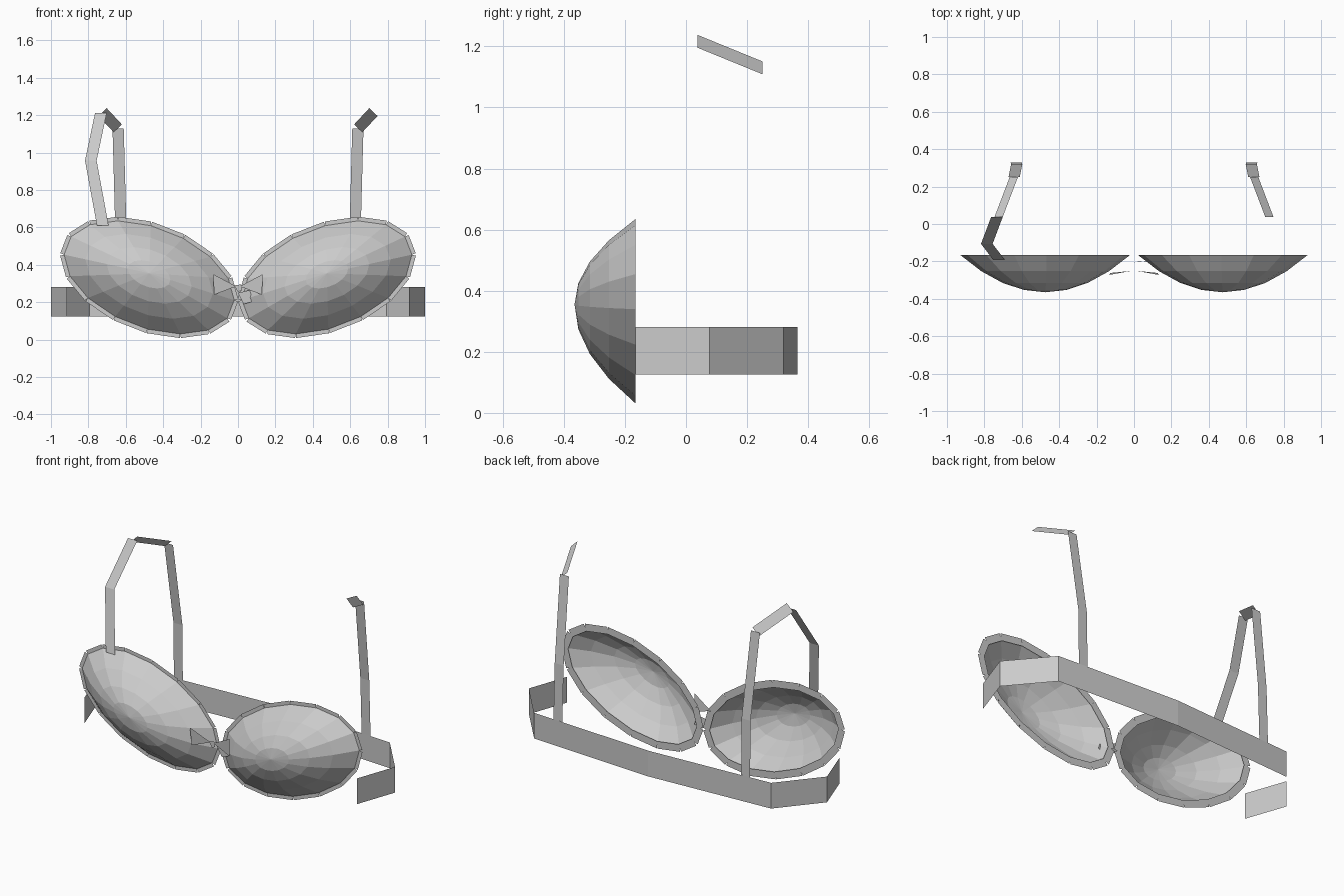
import bpy
import math
from mathutils import Vector

if "Cube" in bpy.data.objects:
    bpy.data.objects.remove(bpy.data.objects["Cube"], do_unlink=True)

# One plain fabric colour
grey = bpy.data.materials.new("grey_fabric")
grey.use_nodes = True
GREY = (0.6, 0.6, 0.6, 1)
grey.diffuse_color = GREY
grey.node_tree.nodes["Principled BSDF"].inputs["Base Color"].default_value = GREY

BACK = -0.165          # plane of the cup openings
SEGS, RINGS = 16, 4
LONG, SHORT, TILT = 0.477, 0.266, math.radians(21.3)
DEPTH = 0.2


def add_mesh(name, verts, faces):
    mesh = bpy.data.meshes.new(name)
    mesh.from_pydata([tuple(v) for v in verts], [], faces)
    mesh.update()
    obj = bpy.data.objects.new(name, mesh)
    bpy.context.collection.objects.link(obj)
    mesh.materials.append(grey)
    return obj


def ribbon(name, points, half):
    """Flat strip along points, widened both ways by the vector half."""
    half = Vector(half)
    verts = []
    for p in points:
        verts += [Vector(p) - half, Vector(p) + half]
    faces = [(2 * i, 2 * i + 1, 2 * i + 3, 2 * i + 2) for i in range(len(points) - 1)]
    return add_mesh(name, verts, faces)


def cup_point(side, k, t):
    """Point on the dome at segment k and radius fraction t."""
    a = 2 * math.pi * (k + 0.5) / SEGS
    u, v = t * LONG * math.cos(a), t * SHORT * math.sin(a)
    x = 0.475 + u * math.cos(TILT) - v * math.sin(TILT)
    z = 0.333 + u * math.sin(TILT) + v * math.cos(TILT) + 0.022 * (1 - t)
    return Vector((side * x, BACK - DEPTH * (1 - t * t), z))


def make_cup(side, label):
    # Open faceted dome
    verts = [cup_point(side, k, r / RINGS) for r in range(RINGS, 0, -1) for k in range(SEGS)]
    verts.append(cup_point(side, 0, 0))
    faces = []
    for k in range(SEGS):
        n = (k + 1) % SEGS
        for r in range(RINGS - 1):
            a, b = r * SEGS, (r + 1) * SEGS
            faces.append((a + k, a + n, b + n, b + k))
        last = (RINGS - 1) * SEGS
        faces.append((last + k, last + n, len(verts) - 1))
    if side < 0:
        faces = [f[::-1] for f in faces]
    add_mesh(label + "_cup", verts, faces)

    # Flat trim, one strip for each edge of the opening
    verts, faces = [], []
    for k in range(SEGS):
        p, q = cup_point(side, k, 1), cup_point(side, k + 1, 1)
        out = (q - p).cross(Vector((0, side, 0))).normalized() * 0.022
        i = len(verts)
        verts += [p - out, q - out, q + out, p + out]
        faces.append((i, i + 1, i + 2, i + 3))
    add_mesh(label + "_cup_trim", verts, faces)


def make_strap(side, label):
    # Rear strap from the band up to the shoulder
    rear = [(0.63, 0.328, 0.28), (0.627, 0.32, 0.62), (0.641, 0.25, 1.13)]
    ribbon(label + "_rear_strap", [(side * x, y, z) for x, y, z in rear], (0.03, 0, 0))
    # Shoulder piece
    top = [(0.643, 0.25, 1.13), (0.724, 0.037, 1.217)]
    ribbon(label + "_shoulder_strap", [(side * x, y, z) for x, y, z in top],
           (side * 0.022, 0, -0.021))


for side, label in ((1, "left"), (-1, "right")):
    make_cup(side, label)
    make_strap(side, label)

# Front strap, on the right only
ribbon("right_front_strap",
       [(-0.723, -0.19, 0.61), (-0.787, -0.106, 0.957), (-0.733, 0.037, 1.213)],
       (0.031, 0, 0))

# Band round the back, open at the front
half_band = [(0.915, BACK), (1.0, 0.077), (0.795, 0.32)]
path = half_band + [(0, 0.365)] + [(-x, y) for x, y in reversed(half_band)]
ribbon("back_band", [(x, y, 0.203) for x, y in path], (0, 0, 0.078))

# Bow: two loops, a knot and a tail
for side, label in ((1, "left"), (-1, "right")):
    add_mesh(label + "_bow_loop",
             [(side * 0.01, -0.25, 0.285), (side * 0.132, -0.272, 0.35),
              (side * 0.128, -0.262, 0.24)], [(0, 1, 2)])
add_mesh("bow_knot",
         [(-0.02, -0.25, 0.29), (0, -0.25, 0.255), (0.022, -0.25, 0.265),
          (0.015, -0.25, 0.295)], [(0, 1, 2, 3)])
add_mesh("bow_tail",
         [(0.0, -0.205, 0.25), (0.03, -0.2, 0.19), (0.083, -0.198, 0.205),
          (0.062, -0.2, 0.265)], [(0, 1, 2, 3)])
